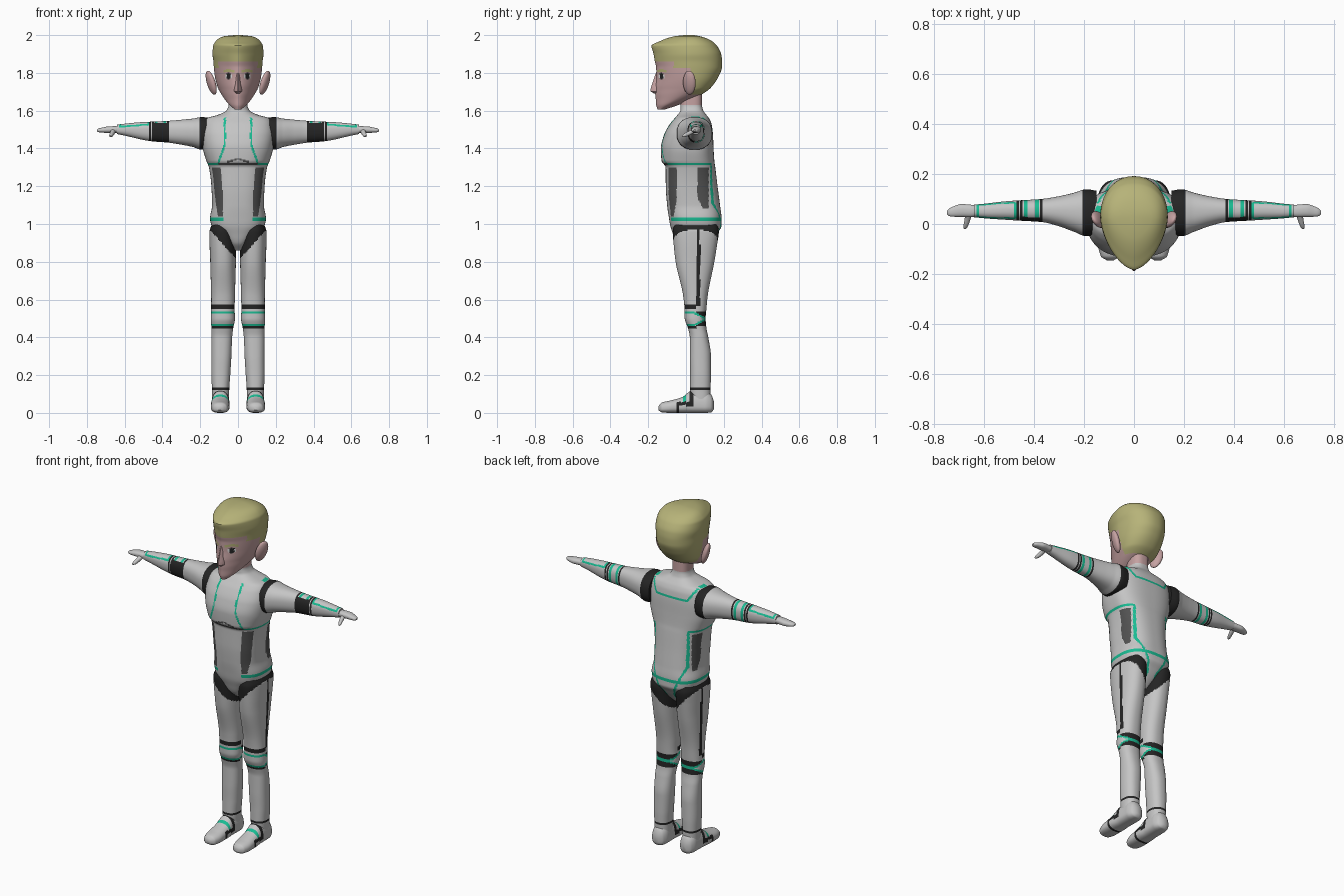
import bpy, bmesh, math
from mathutils import Matrix, Vector

COLOURS = {"suit grey": (.56, .56, .56), "black trim": (.018, .018, .018), "teal line": (.01, .50, .29),
           "dark panel": (.085, .085, .085), "skin": (.56, .36, .36), "hair": (.47, .45, .19),
           "eye white": (.75, .75, .75)}
SUIT, BLACK, TEAL, DARK, SKIN, HAIR, WHITE = range(7)
MATS = []
for n, c in COLOURS.items():
    m = bpy.data.materials.new(n)
    m.diffuse_color = (*c, 1)
    MATS.append(m)


def add(name, bm, paint, mirror=False):
    """Finish a bmesh as a smooth object, coloured per face by paint(x, y, z)."""
    bmesh.ops.recalc_face_normals(bm, faces=bm.faces)
    for f in bm.faces:
        f.smooth = True
        f.material_index = paint(*f.calc_center_median())
    me = bpy.data.meshes.new(name)
    bm.to_mesh(me)
    bm.free()
    for m in MATS:
        me.materials.append(m)
    me.set_sharp_from_angle(angle=math.radians(40))
    ob = bpy.data.objects.new(name, me)
    bpy.context.collection.objects.link(ob)
    if mirror:
        mod = ob.modifiers.new("mirror", 'MIRROR')
        mod.use_mirror_merge = False
    return ob


def smooth_at(rows, t):
    """Monotone cubic interpolation of station rows at t."""
    i = 0
    while i < len(rows) - 2 and t > rows[i + 1][0]:
        i += 1

    def slope(j, k):
        return (rows[j + 1][k] - rows[j][k]) / (rows[j + 1][0] - rows[j][0])

    def tangent(j, k):
        if j == 0:
            return slope(0, k)
        if j == len(rows) - 1:
            return slope(j - 1, k)
        a, b = slope(j - 1, k), slope(j, k)
        return 0 if a * b <= 0 else 2 * a * b / (a + b)
    h = rows[i + 1][0] - rows[i][0]
    s = (t - rows[i][0]) / h
    return [(2*s**3 - 3*s**2 + 1) * rows[i][k] + (s**3 - 2*s**2 + s) * h * tangent(i, k)
            + (3*s**2 - 2*s**3) * rows[i + 1][k] + (s**3 - s**2) * h * tangent(i + 1, k)
            for k in range(1, len(rows[0]))]


def loft(name, rows, axis, seg, step, paint, n_lo=2.3, n_hi=2.3, mirror=False):
    """Rows: position, u centre, u radius, v low, v middle, v high."""
    bm = bmesh.new()
    count = max(2, round((rows[-1][0] - rows[0][0]) / step))
    prev = None
    for i in range(count + 1):
        t = rows[0][0] + (rows[-1][0] - rows[0][0]) * i / count
        uc, ur, lo, mid, hi = smooth_at(rows, t)
        ring = []
        for j in range(seg):
            a = 2 * math.pi * (j + .5) / seg
            c, s = math.cos(a), math.sin(a)
            e = 2 / (n_hi if s > 0 else n_lo)
            u = uc + ur * math.copysign(abs(c) ** e, c)
            v = mid + ((hi - mid) if s > 0 else (lo - mid)) * abs(s) ** e
            ring.append(bm.verts.new({'z': (u, v, t), 'x': (t, u, v), 'y': (u, t, v)}[axis]))
        if prev:
            for j in range(seg):
                k = (j + 1) % seg
                bm.faces.new((prev[j], prev[k], ring[k], ring[j]))
        else:
            bm.faces.new(ring)
        prev = ring
    bm.faces.new(prev)
    return add(name, bm, paint, mirror)


# Torso with briefs and neck
def paint_torso(x, y, z):
    ax, front = abs(x), y < .03
    if z > 1.63:
        return SKIN
    if abs(z - 1.025) < .007 and (ax > .075 or not front):
        return TEAL
    if abs(z - 1.32) < .006:
        return TEAL if ax > .105 else DARK if front else SUIT
    if front and 1.32 < z < 1.565:                       # chest lines
        if abs(ax - .07 - max(0, 1.42 - z) * .35) < .0055:
            return TEAL
        if ax < .06 and abs(z - 1.345 + ax * .3) < .005:
            return DARK
    if not front and z > 1.49:                           # collar line on the back
        if ax < .1 and abs(z - 1.5) < .006 or .1 <= ax < .15 and abs(z - 1.5 - (ax - .1) * 1.5) < .01:
            return TEAL
    if y > .08 and z < 1.32:                             # long back lines
        if abs(ax - min(.108, .03 + max(0, z - .93) * .44)) < .0065:
            return TEAL
    if ax > .08:                                         # side panels
        if 1.04 < z < 1.3 and -.092 < y < -.05 - max(0, 1.12 - z) * .2:
            return DARK
        if 1.08 < z < 1.3 and .06 + max(0, 1.14 - z) * .5 < y < .12:
            return DARK
    return SUIT


loft("torso", [
    (.86, 0, .025, -.01, .05, .09), (.90, 0, .058, -.05, .05, .13), (.95, 0, .105, -.07, .05, .165),
    (.99, 0, .14, -.083, .05, .188), (1.03, 0, .148, -.09, .05, .188), (1.10, 0, .137, -.10, .04, .18),
    (1.20, 0, .141, -.107, .03, .167), (1.30, 0, .154, -.108, .03, .155), (1.335, 0, .168, -.13, .03, .15),
    (1.40, 0, .186, -.133, .03, .146), (1.47, 0, .193, -.117, .03, .143), (1.53, 0, .183, -.085, .03, .135),
    (1.56, 0, .165, -.06, .03, .122), (1.578, 0, .105, -.045, .03, .108), (1.60, 0, .062, -.03, .03, .092),
    (1.63, 0, .05, -.03, .03, .085), (1.72, 0, .05, -.03, .03, .085)],
    'z', 180, .006, paint_torso, 2.6, 2.6)


# Arms
def paint_arm(x, y, z):
    if x < .205:
        return BLACK
    if .365 < x < .455:                                  # elbow guard
        if y < .04 and z < 1.535 or x < .377 or x > .443:
            return BLACK
        return TEAL if abs(x - .388) < .006 or abs(x - .433) < .006 else SUIT
    if abs(x - .463) < .005:
        return BLACK
    if .47 < x < .63:                                    # forearm panel outline
        edge = 1.527 - (x - .47) * .08
        if z > edge - .004 and (x < .479 or x > .621) or abs(z - edge) < .0045:
            return TEAL
    return SUIT


loft("arms", [
    (.15, .045, .088, 1.395, 1.48, 1.562), (.19, .045, .094, 1.393, 1.48, 1.566),
    (.24, .047, .078, 1.408, 1.484, 1.558), (.30, .051, .06, 1.42, 1.487, 1.552),
    (.37, .054, .046, 1.431, 1.49, 1.546), (.45, .054, .041, 1.437, 1.492, 1.542),
    (.50, .054, .038, 1.445, 1.495, 1.54), (.60, .052, .029, 1.468, 1.5, 1.531),
    (.64, .052, .025, 1.476, 1.5, 1.526)], 'x', 64, .005, paint_arm, mirror=True)


# Mitten hands with thumbs
def plain(colour):
    return lambda x, y, z: colour


loft("hands", [
    (.625, .052, .02, 1.484, 1.5, 1.516), (.65, .052, .025, 1.482, 1.5, 1.518),
    (.69, .054, .026, 1.482, 1.499, 1.516), (.72, .05, .021, 1.484, 1.497, 1.51),
    (.738, .047, .016, 1.486, 1.496, 1.506), (.747, .046, .007, 1.491, 1.495, 1.5)],
    'x', 24, .006, plain(SUIT), mirror=True)
loft("thumbs", [
    (-.02, .676, .004, 1.462, 1.465, 1.469), (-.01, .673, .009, 1.46, 1.469, 1.478),
    (.02, .665, .012, 1.47, 1.483, 1.495), (.045, .66, .015, 1.485, 1.497, 1.51)],
    'y', 16, .006, plain(SUIT), mirror=True)


# Legs
def paint_leg(x, y, z):
    if z > .838 + (x - .03) * 1.1:                       # hip seam
        return BLACK
    if z > .57 and x > .1 and abs(y - .064) < .011:      # outer stripe
        return BLACK
    gap = .033 * min(1, max(0, (.105 - y) / .06))        # knee guard
    if y < .105 and abs(abs(z - .4975) - gap) < .006:
        return TEAL
    if y > .055 and gap < abs(z - .5) < .04 or y <= .055 and (.547 < z < .575 or .448 < z < .459):
        return BLACK
    return BLACK if abs(z - .128) < .008 else SUIT


loft("legs", [
    (.05, .092, .044, .03, .08, .128), (.13, .092, .046, .022, .075, .13), (.20, .091, .05, .022, .075, .132),
    (.30, .088, .053, .02, .073, .132), (.40, .086, .055, .02, .07, .118), (.45, .083, .058, .01, .06, .108),
    (.50, .08, .064, -.007, .05, .104), (.55, .08, .062, -.008, .05, .108), (.62, .079, .063, -.015, .05, .115),
    (.80, .079, .068, -.055, .05, .15), (.90, .081, .07, -.066, .05, .166), (.96, .083, .068, -.07, .05, .174),
    (1.0, .085, .052, -.06, .05, .165)], 'z', 72, .006, paint_leg, mirror=True)


# Shoes
def paint_shoe(x, y, z):
    if z > .05 and abs(y - .03) < .01 or abs(z - .048) < .01 and -.045 < y < .04:
        return BLACK
    if abs(y + .045) < .008 and z < .055:
        return BLACK
    return TEAL if z > .058 and abs(y + .008) < .006 else SUIT


loft("shoes", [
    (-.145, .095, .014, .014, .025, .036), (-.13, .095, .037, .003, .025, .054), (-.08, .095, .049, 0, .03, .066),
    (-.02, .094, .05, 0, .035, .084), (.03, .093, .047, 0, .04, .118), (.10, .092, .047, 0, .04, .122),
    (.135, .092, .036, .003, .04, .095), (.148, .092, .013, .02, .04, .06)],
    'y', 40, .005, paint_shoe, 2.6, 2.3, mirror=True)


# Head with painted hair, brows and eyes
def paint_head(x, y, z):
    ax = abs(x)
    if z > 1.86 or y > -.065 and z > 1.825 or y > .025 and z > 1.685:
        return HAIR
    if y < -.04:
        if .02 < ax < .078 and abs(z - 1.815 + abs(ax - .05) * .25) < .007:
            return HAIR
        d = ((ax - .05) / .017) ** 2 + ((z - 1.783) / .016) ** 2
        if d < 1:
            return BLACK if abs(ax - .05) < .01 or z > 1.79 else WHITE
    return SKIN


loft("head", [
    (1.607, 0, .018, -.15, -.135, -.11), (1.63, 0, .045, -.158, -.10, -.04), (1.66, 0, .07, -.16, -.05, .03),
    (1.69, 0, .09, -.163, -.01, .09), (1.72, 0, .106, -.163, .02, .13), (1.78, 0, .122, -.157, .025, .172),
    (1.83, 0, .128, -.158, .025, .19), (1.86, 0, .13, -.165, .025, .191), (1.90, 0, .135, -.172, .025, .186),
    (1.945, 0, .131, -.183, .025, .163), (1.965, 0, .12, -.145, .025, .142), (1.985, 0, .098, -.095, .025, .105),
    (1.996, 0, .065, -.05, .025, .065), (2.0, 0, .02, -.01, .025, .04)],
    'z', 160, .005, paint_head, 1.65, 2.2)

# Nose
loft("nose", [
    (1.69, 0, .012, -.168, -.15, -.13), (1.703, 0, .022, -.19, -.15, -.13), (1.75, 0, .014, -.178, -.15, -.13),
    (1.805, 0, .009, -.158, -.145, -.13)], 'z', 12, .012, plain(SKIN), 1.5, 2)

# Ears, leaning outward
bm = bmesh.new()
bmesh.ops.create_uvsphere(bm, u_segments=20, v_segments=14, radius=1, matrix=(
    Matrix.Translation(Vector((.142, .018, 1.748))) @ Matrix.Rotation(.3, 4, 'Y')
    @ Matrix.Rotation(-.45, 4, 'Z') @ Matrix.Diagonal((.019, .036, .066, 1))))
add("ears", bm, plain(SKIN), mirror=True)
